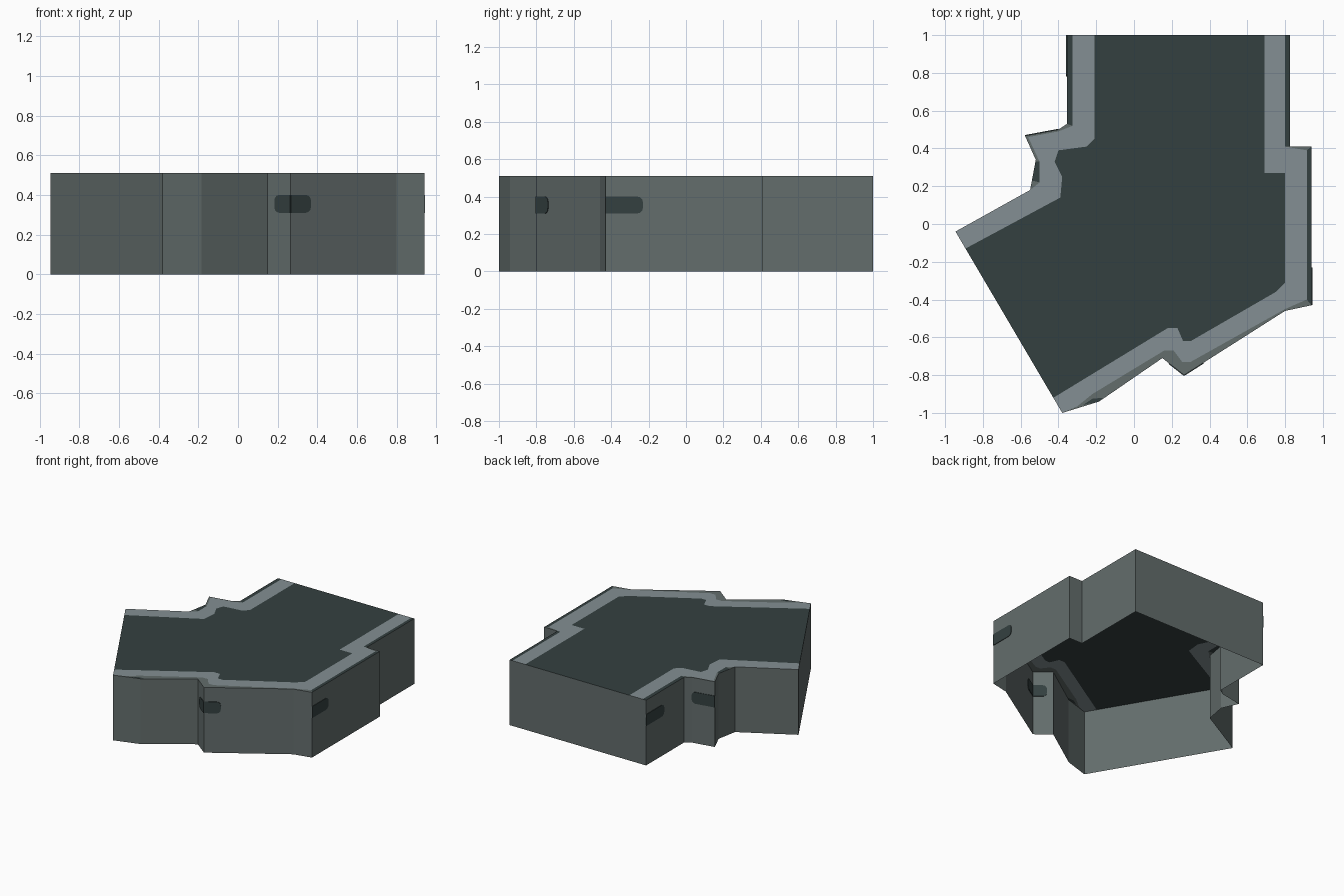
import bpy, bmesh, math
from mathutils import Vector
from mathutils.geometry import delaunay_2d_cdt

if "Cube" in bpy.data.objects:
    bpy.data.objects.remove(bpy.data.objects["Cube"])

H = 0.51

def material(name, srgb):
    m = bpy.data.materials.new(name)
    m.diffuse_color = [((c / 255 + 0.055) / 1.055) ** 2.4 for c in srgb] + [1]
    m.use_nodes = True
    m.node_tree.nodes["Principled BSDF"].inputs["Base Color"].default_value = m.diffuse_color
    return m

WALL = material("wall_grey", (99, 109, 108))
LIGHT = material("border_light_grey", (131, 143, 147))
DARK = material("dark_slate", (52, 64, 64))

def make_object(name, bm, mats):
    me = bpy.data.meshes.new(name)
    bm.to_mesh(me)
    bm.free()
    for m in mats:
        me.materials.append(m)
    ob = bpy.data.objects.new(name, me)
    bpy.context.collection.objects.link(ob)
    return ob

# Plan outline, counter-clockwise
outline = [(0.825, 1), (-0.355, 1), (-0.355, 0.53), (-0.40, 0.50), (-0.577, 0.467),
           (-0.52, 0.34), (-0.55, 0.18), (-0.945, -0.04), (-0.38, -1), (-0.185, -0.94),
           (0.15, -0.71), (0.265, -0.80), (0.80, -0.46), (0.94, -0.43), (0.94, 0.41),
           (0.825, 0.41)]
# Light border region
border = [(0.80, 1), (-0.325, 1), (-0.325, 0.52), (-0.40, 0.49), (-0.56, 0.46),
          (-0.50, 0.33), (-0.50, 0.22), (-0.55, 0.18), (-0.945, -0.04), (-0.38, -1),
          (-0.30, -0.965), (-0.22, -0.90), (0.16, -0.67), (0.21, -0.67), (0.255, -0.73),
          (0.30, -0.73), (0.80, -0.45), (0.915, -0.40), (0.915, 0.39), (0.80, 0.41)]
# Dark roof field
field = [(0.69, 1), (-0.21, 1), (-0.21, 0.45), (-0.25, 0.41), (-0.40, 0.39),
         (-0.42, 0.33), (-0.38, 0.25), (-0.39, 0.14), (-0.892, -0.13), (-0.427, -0.92),
         (0.18, -0.55), (0.23, -0.55), (0.26, -0.62), (0.30, -0.62), (0.75, -0.36),
         (0.80, -0.31), (0.80, 0.27), (0.69, 0.27)]
# Dark strips along the roof edge
strips = [[(0.80, 1), (0.80, 0.41), (0.825, 0.41), (0.825, 1)],
          [(0.915, 0.39), (0.915, -0.40), (0.94, -0.43), (0.94, 0.41)],
          [(-0.355, 1), (-0.355, 0.53), (-0.325, 0.52), (-0.325, 1)],
          [(-0.54, 0.23), (-0.50, 0.22), (-0.50, 0.33), (-0.522, 0.33)],
          [(-0.27, -0.958), (-0.185, -0.94), (-0.165, -0.92), (-0.22, -0.925)]]

# Outer walls, open below
bm = bmesh.new()
low = [bm.verts.new((x, y, 0)) for x, y in outline]
top = [bm.verts.new((x, y, H)) for x, y in outline]
for i in range(len(outline)):
    j = (i + 1) % len(outline)
    bm.faces.new((low[i], low[j], top[j], top[i]))
make_object("walls", bm, [WALL])

# Roof sheet cut into coloured regions
polys = [outline, border, field] + strips
tint = [0, 1, 2] + [2] * len(strips)
pts, loops = [], []
for p in polys:
    loops.append(list(range(len(pts), len(pts) + len(p))))
    pts += [Vector(c) for c in p]
verts, _, faces, _, _, source = delaunay_2d_cdt(pts, [], loops, 1, 1e-4)
bm = bmesh.new()
bv = [bm.verts.new((v.x, v.y, H)) for v in verts]
for f, src in zip(faces, source):
    if src:
        face = bm.faces.new([bv[i] for i in f])
        face.material_index = max(tint[s] for s in src)
        if face.normal.z < 0 or (face.normal_update() or face.normal.z < 0):
            face.normal_flip()
make_object("roof", bm, [WALL, LIGHT, DARK])

# Dark rounded slots on the walls, thin plates showing on both sides
def slot(name, a, b, start, end, round_start, round_end, z0=0.31, z1=0.40):
    a, b = Vector((*a, 0)), Vector((*b, 0))
    along = (b - a).normalized()
    out = Vector((along.y, -along.x, 0))
    r = 0.03
    prof = []
    corners = [(start, z0, 180, round_start), (end, z0, 270, round_end),
               (end, z1, 0, round_end), (start, z1, 90, round_start)]
    for s, z, ang, rounded in corners:
        if not rounded:
            prof.append((s, z))
            continue
        cs = s + r if s == start else s - r
        cz = z + r if z == z0 else z - r
        for k in range(4):
            t = math.radians(ang + 30 * k)
            prof.append((cs + r * math.cos(t), cz + r * math.sin(t)))
    bm = bmesh.new()
    f = bm.faces.new([bm.verts.new(a + along * s + out * -0.004 + Vector((0, 0, z)))
                      for s, z in prof])
    new = bmesh.ops.extrude_face_region(bm, geom=[f], use_keep_orig=True)["geom"]
    bmesh.ops.translate(bm, vec=out * 0.008,
                        verts=[v for v in new if isinstance(v, bmesh.types.BMVert)])
    bmesh.ops.recalc_face_normals(bm, faces=bm.faces)
    make_object(name, bm, [DARK])

slot("front_slot_left", (0.15, -0.71), (0.265, -0.80), 0.045, 0.146, True, False)
slot("front_slot_right", (0.265, -0.80), (0.80, -0.46), 0, 0.12, False, True)
slot("right_slot", (0.94, -0.43), (0.94, 0.41), 0, 0.20, False, True)
slot("left_slot", (-0.355, 1), (-0.355, 0.53), 0, 0.22, False, True)
slot("left_notch_slot", (-0.40, 0.50), (-0.577, 0.467), 0, 0.18, True, False)
